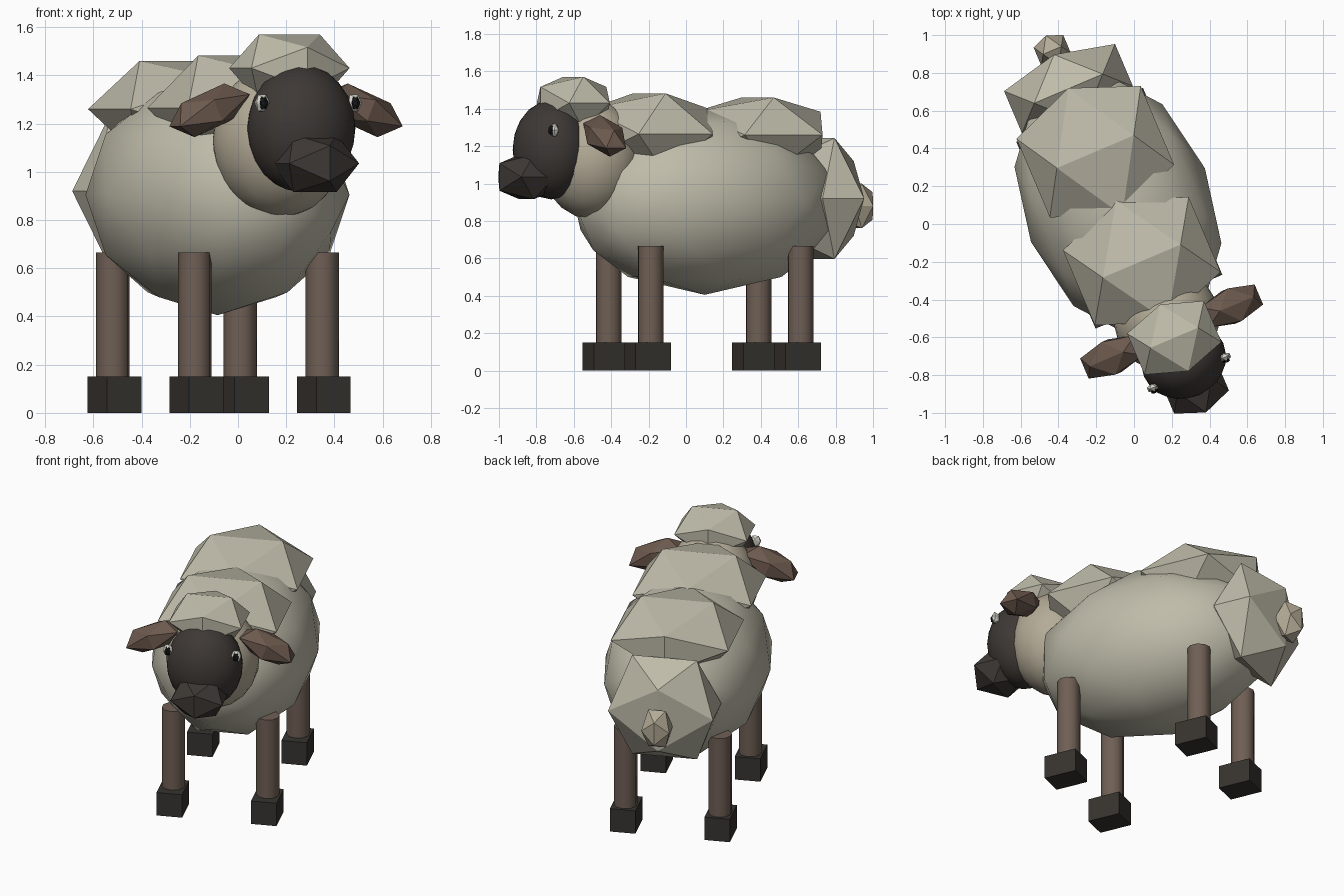
import bpy, bmesh
from math import radians
from mathutils import Matrix, Vector

if "Cube" in bpy.data.objects:
    bpy.data.objects.remove(bpy.data.objects["Cube"])

# The animal is modelled facing -y, then turned and shifted by PLACE
PLACE = Matrix.Translation((-0.085, 0.10, 0)) @ Matrix.Rotation(radians(23), 4, 'Z')
# Tips the icosphere so a pair of edges lies flat on top and bottom
LEVEL = Matrix.Rotation(radians(-31.717), 4, 'Y')


def material(name, r, g, b):
    m = bpy.data.materials.new(name)
    m.diffuse_color = (r, g, b, 1)
    m.use_nodes = True
    m.node_tree.nodes["Principled BSDF"].inputs["Base Color"].default_value = m.diffuse_color
    return m


WOOL = material("wool", 0.52, 0.50, 0.40)
FLEECE = material("neck_fleece", 0.46, 0.41, 0.31)
FACE = material("face", 0.048, 0.040, 0.035)
EAR = material("ear", 0.15, 0.10, 0.075)
LEG = material("leg", 0.16, 0.115, 0.09)
HOOF = material("hoof", 0.038, 0.034, 0.029)
WHITE = material("eye_white", 0.65, 0.65, 0.58)
BLACK = material("pupil", 0.01, 0.01, 0.012)


def finish(name, bm, mat, matrix, smooth=None):
    bm.transform(PLACE @ matrix)
    bmesh.ops.recalc_face_normals(bm, faces=bm.faces)
    me = bpy.data.meshes.new(name)
    bm.to_mesh(me)
    bm.free()
    me.materials.append(mat)
    ob = bpy.data.objects.new(name, me)
    bpy.context.collection.objects.link(ob)
    if smooth:
        bpy.ops.object.select_all(action='DESELECT')
        ob.select_set(True)
        bpy.context.view_layer.objects.active = ob
        bpy.ops.object.shade_smooth_by_angle(angle=radians(smooth))
    return ob


def blob(name, loc, size, mat, detail=1, droop=0, smooth=None):
    bm = bmesh.new()
    bmesh.ops.create_icosphere(bm, subdivisions=detail, radius=1)
    bm.transform(LEVEL)
    m = (Matrix.Translation(loc) @ Matrix.Rotation(droop, 4, 'Y')
         @ Matrix.Diagonal((*size, 1)))
    finish(name, bm, mat, m, smooth)


# Smooth masses
blob("body", (0, 0, 0.905), (0.50, 0.76, 0.50), WOOL, 2, smooth=80)
blob("neck", (0, -0.66, 1.13), (0.28, 0.27, 0.32), FLEECE, 3, smooth=80)
blob("head", (0, -0.89, 1.18), (0.228, 0.205, 0.265), FACE, 3, smooth=80)

# Faceted wool tufts and tail
blob("rear_back_tuft", (0, 0.307, 1.26), (0.42, 0.43, 0.235), WOOL)
blob("shoulder_tuft", (0, -0.322, 1.265), (0.425, 0.41, 0.255), WOOL)
blob("rump_tuft", (0, 0.67, 0.92), (0.375, 0.23, 0.38), WOOL)
blob("crown_tuft", (0, -0.763, 1.43), (0.26, 0.225, 0.165), WOOL)
blob("tail", (0, 0.89, 0.88), (0.10, 0.10, 0.14), FLEECE)

# Muzzle
blob("muzzle", (0, -1.035, 1.035), (0.185, 0.185, 0.14), FACE)

for side, s in (("left", 1), ("right", -1)):
    # Ears and eyes
    blob(side + "_ear", (s * 0.345, -0.727, 1.255), (0.20, 0.11, 0.09), EAR, droop=s * 0.4)
    blob(side + "_eye", (s * 0.207, -0.962, 1.285), (0.035, 0.024, 0.041), WHITE)
    blob(side + "_pupil", (s * 0.207, -0.977, 1.285), (0.021, 0.020, 0.029), BLACK)

    # Legs and hooves
    for end, y in (("front", -0.435), ("back", 0.435)):
        bm = bmesh.new()
        bmesh.ops.create_cone(bm, cap_ends=True, segments=10, radius1=0.07, radius2=0.07, depth=0.54)
        finish(f"{end}_{side}_leg", bm, LEG, Matrix.Translation((s * 0.287, y, 0.395)), 45)
        bm = bmesh.new()
        bmesh.ops.create_cube(bm, size=1)
        finish(f"{end}_{side}_hoof", bm, HOOF,
               Matrix.Translation((s * 0.287, y - 0.018, 0.075)) @ Matrix.Diagonal((0.155, 0.205, 0.15, 1)))
